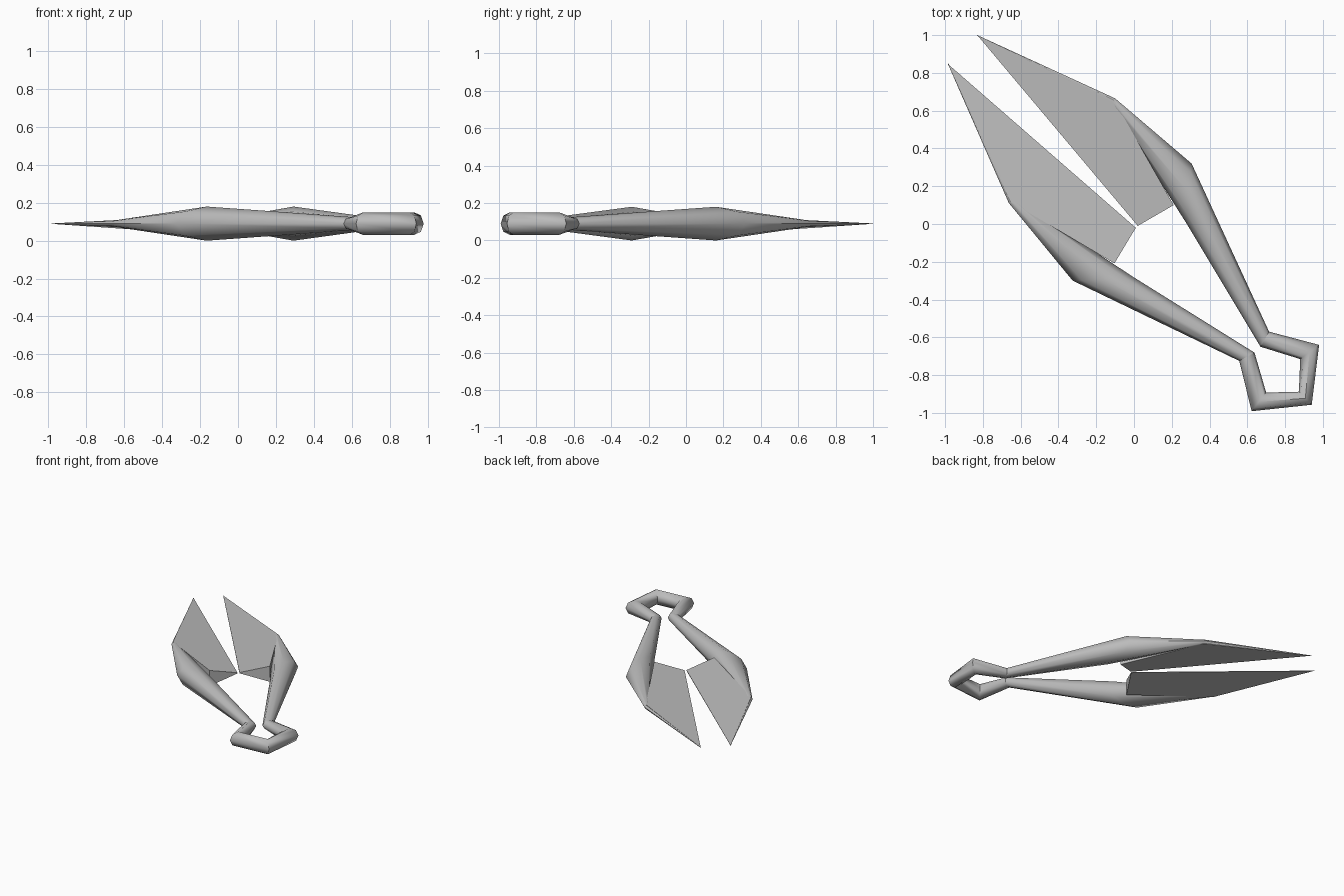
import bpy, bmesh, math
from mathutils import Vector, Matrix

cube = bpy.data.objects.get("Cube")
if cube:
    bpy.data.objects.remove(cube)

MID = 0.09                      # height of the flat symmetry plane
AXIS = math.radians(-45.5)      # direction of the long axis in plan
SIDES = 8

steel = bpy.data.materials.new("grey_steel")
steel.use_nodes = True
grey = (0.5, 0.5, 0.5, 1)
steel.diffuse_color = grey
steel.node_tree.nodes["Principled BSDF"].inputs["Base Color"].default_value = grey


def reflect(p):
    """Mirror a plan point across the long axis."""
    c, s = math.cos(2 * AXIS), math.sin(2 * AXIS)
    return (p[0] * c + p[1] * s, p[0] * s - p[1] * c)


def finish(name, bm, angle):
    bmesh.ops.recalc_face_normals(bm, faces=bm.faces)
    mesh = bpy.data.meshes.new(name)
    bm.to_mesh(mesh)
    bm.free()
    mesh.materials.append(steel)
    obj = bpy.data.objects.new(name, mesh)
    bpy.context.collection.objects.link(obj)
    bpy.ops.object.select_all(action='DESELECT')
    obj.select_set(True)
    bpy.context.view_layer.objects.active = obj
    bpy.ops.object.shade_smooth_by_angle(angle=math.radians(angle))


def tube(name, sections):
    """Loft oval rings, each given by outer point, inner point, half height."""
    bm = bmesh.new()
    rings = []
    for outer, inner, h in sections:
        o, i = Vector(outer), Vector(inner)
        mid, half = (o + i) / 2, (o - i) / 2
        ring = []
        for k in range(SIDES):
            a = math.tau * k / SIDES
            p = mid + half * math.cos(a)
            ring.append(bm.verts.new((p.x, p.y, MID + h * math.sin(a))))
        rings.append(ring)
    for r, s in zip(rings, rings[1:]):
        for k in range(SIDES):
            n = (k + 1) % SIDES
            bm.faces.new((r[k], r[n], s[n], s[k]))
    bm.faces.new(rings[0])
    bm.faces.new(rings[-1])
    finish(name, bm, 50)


def wedge(name, corners):
    """Closed plate whose half height varies from corner to corner."""
    bm = bmesh.new()
    top = [bm.verts.new((*p, MID + h)) for p, h in corners]
    low = [bm.verts.new((*p, MID - h)) for p, h in corners]
    bm.faces.new(top)
    bm.faces.new(low[::-1])
    for k in range(len(corners)):
        n = (k + 1) % len(corners)
        bm.faces.new((top[k], low[k], low[n], top[n]))
    finish(name, bm, 30)


# Sections of one half: back of the ring, ring corner, neck, elbow, jaw corner
back = ((0.941, -0.957), (0.873, -0.888), 0.06)
corner = ((0.98, -0.64), (0.88, -0.715), 0.06)
neck = ((0.715, -0.57), (0.67, -0.65), 0.035)
elbow = ((0.305, 0.32), (0.28, 0.0), 0.09)
jaw = ((-0.10, 0.665), (-0.12, 0.63), 0.018)
tip = ((-0.83, 1.0), (-0.832, 0.997), 0.001)

# Blade corners: inner heel, outer heel, jaw corner, tip
blade = [((0.02, -0.01), 0.003), ((0.21, 0.10), 0.062),
         ((-0.105, 0.655), 0.018), ((-0.83, 1.0), 0.001)]


def mirrored(sections):
    return [(reflect(o), reflect(i), h) for o, i, h in sections]


# Spring ring runs from neck to neck
tube("spring_ring", [neck, corner, back] + mirrored([corner, neck]))

# Tapered arms and wedge blades on both sides
arm = [neck, elbow, jaw, tip]
tube("left_arm", arm)
tube("right_arm", mirrored(arm))
wedge("left_blade", blade)
wedge("right_blade", [(reflect(p), h) for p, h in blade])
